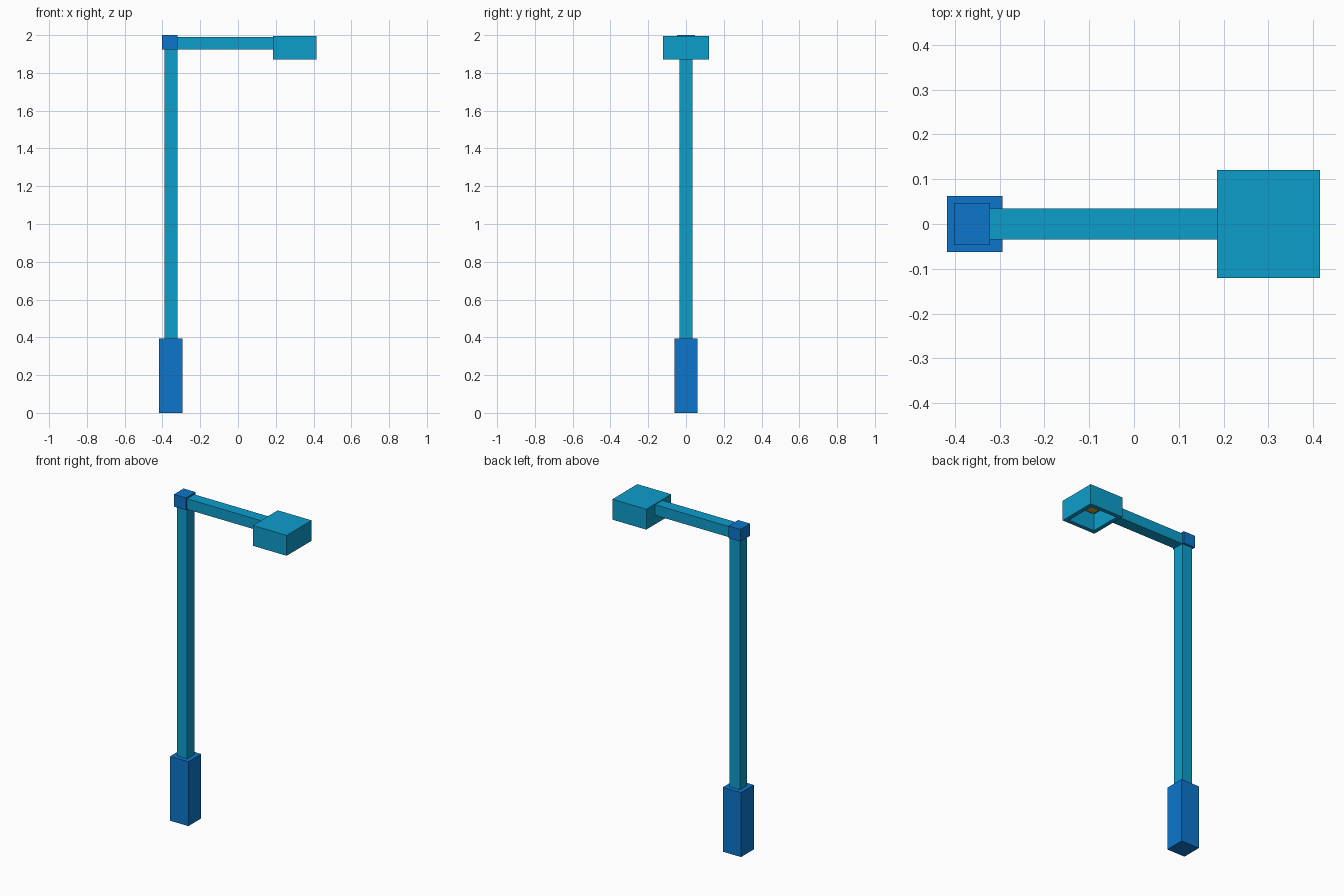
import bpy, bmesh

if "Cube" in bpy.data.objects:
    bpy.data.objects.remove(bpy.data.objects["Cube"])


def material(name, rgb):
    m = bpy.data.materials.new(name)
    m.diffuse_color = (*rgb, 1)
    m.use_nodes = True
    m.node_tree.nodes["Principled BSDF"].inputs["Base Color"].default_value = m.diffuse_color
    return m


BLUE = material("blue", (0.004, 0.18, 0.6))
TEAL = material("teal", (0.004, 0.34, 0.6))
LAMP = material("lamp", (0.6, 0.4, 0.05))


def box(name, x, y, z, mat, cavity=None):
    """Box from (min, max) ranges; cavity=(rim, depth) hollows the underside."""
    bm = bmesh.new()
    bmesh.ops.create_cube(bm, size=1)
    for v in bm.verts:
        v.co = [r[0] if c < 0 else r[1] for c, r in zip(v.co, (x, y, z))]
    if cavity:
        bm.normal_update()
        bottom = min(bm.faces, key=lambda f: f.calc_center_median().z)
        bmesh.ops.inset_region(bm, faces=[bottom], thickness=cavity[0])
        # zero-width inset gives the cavity walls, then push the floor up
        bmesh.ops.inset_region(bm, faces=[bottom], thickness=0)
        for v in bottom.verts:
            v.co.z += cavity[1]
    bmesh.ops.recalc_face_normals(bm, faces=bm.faces)
    mesh = bpy.data.meshes.new(name)
    bm.to_mesh(mesh)
    bm.free()
    mesh.materials.append(mat)
    obj = bpy.data.objects.new(name, mesh)
    bpy.context.collection.objects.link(obj)
    return obj


# Upright post
box("base", (-0.417, -0.293), (-0.062, 0.062), (0, 0.395), BLUE)
box("pole", (-0.39, -0.32), (-0.035, 0.035), (0.395, 1.93), TEAL)
box("corner_cap", (-0.402, -0.321), (-0.047, 0.047), (1.925, 2.0), BLUE)

# Arm and hollow lamp head
box("arm", (-0.321, 0.187), (-0.035, 0.035), (1.925, 1.99), TEAL)
box("lamp_head", (0.185, 0.415), (-0.121, 0.121), (1.87, 1.995), TEAL, (0.035, 0.105))

# Small bulb under the cavity ceiling
box("bulb", (0.265, 0.335), (-0.035, 0.035), (1.93, 1.975), LAMP)
